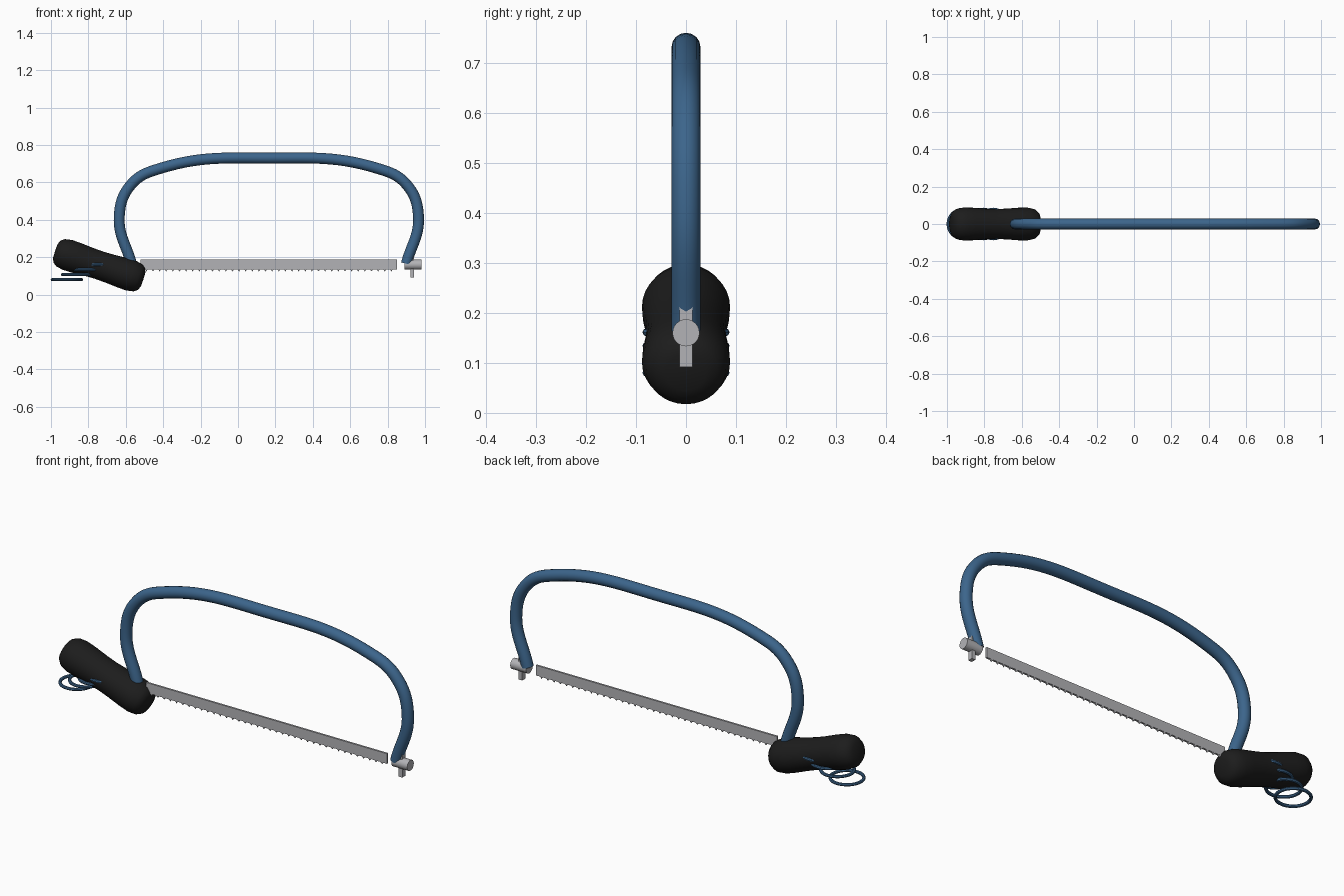
import bpy, bmesh, math
from mathutils import Vector, Matrix

if "Cube" in bpy.data.objects:
    bpy.data.objects.remove(bpy.data.objects["Cube"], do_unlink=True)


def material(name, rgb):
    m = bpy.data.materials.new(name)
    m.use_nodes = True
    m.diffuse_color = (*rgb, 1)
    m.node_tree.nodes["Principled BSDF"].inputs["Base Color"].default_value = (*rgb, 1)
    return m


BLUE = material("blue paint", (0.045, 0.13, 0.26))
BLACK = material("black rubber", (0.012, 0.012, 0.012))
STEEL = material("steel", (0.45, 0.45, 0.47))


def add_mesh(name, bm, mat, smooth=True):
    bmesh.ops.recalc_face_normals(bm, faces=bm.faces)
    me = bpy.data.meshes.new(name)
    bm.to_mesh(me)
    bm.free()
    me.materials.append(mat)
    ob = bpy.data.objects.new(name, me)
    bpy.context.collection.objects.link(ob)
    if smooth:
        bpy.ops.object.select_all(action="DESELECT")
        ob.select_set(True)
        bpy.context.view_layer.objects.active = ob
        bpy.ops.object.shade_smooth_by_angle(angle=math.radians(40))
    return ob


def box(name, centre, size, mat):
    bm = bmesh.new()
    bmesh.ops.create_cube(bm, size=1, matrix=Matrix.Translation(centre) @ Matrix.Diagonal((*size, 1)))
    return add_mesh(name, bm, mat, False)


# Bowed tube frame, symmetric about its middle
MID = 0.165
half = [(0.735, 0.165), (0.80, 0.415), (0.735, 0.59), (0.58, 0.675)]
path = [(MID - d, z) for d, z in half] + [(MID, 0.73)] + [(MID + d, z) for d, z in reversed(half)]
cu = bpy.data.curves.new("frame_tube", "CURVE")
cu.dimensions = "3D"
cu.bevel_depth = 0.029
cu.bevel_resolution = 6
cu.use_fill_caps = True
sp = cu.splines.new("BEZIER")
sp.resolution_u = 14
sp.bezier_points.add(len(path) - 1)
for p, (x, z) in zip(sp.bezier_points, path):
    p.co = (x, 0, z)
    p.handle_left_type = p.handle_right_type = "AUTO"
cu.materials.append(BLUE)
bpy.context.collection.objects.link(bpy.data.objects.new("frame_tube", cu))

# Padded grip, lathed along a tilted axis with a slight waist
profile = [(-0.248, 0.0), (-0.247, 0.04), (-0.238, 0.064), (-0.218, 0.08), (-0.18, 0.088),
           (-0.13, 0.087), (-0.06, 0.082), (0.0, 0.08)]
profile += [(-t, r) for t, r in reversed(profile[:-1])]
bm = bmesh.new()
N = 32
verts = [bm.verts.new((t, r, 0)) for t, r in profile]
edges = [bm.edges.new(pair) for pair in zip(verts, verts[1:])]
bmesh.ops.spin(bm, geom=verts + edges, cent=(0, 0, 0), axis=(1, 0, 0),
               angle=math.tau, steps=N, use_duplicate=False)
bmesh.ops.remove_doubles(bm, verts=bm.verts, dist=0.0005)
bmesh.ops.transform(bm, verts=bm.verts, matrix=Matrix.Translation((-0.742, 0, 0.157))
                    @ Matrix.Rotation(math.radians(18), 4, "Y") @ Matrix.Diagonal((1, 1, 0.95, 1)))
add_mesh("grip", bm, BLACK)


# Lanyard coils stepping down from the grip
def ring(name, centre, major, minor, mat, n=40, k=8):
    bm = bmesh.new()
    rows = []
    for i in range(n):
        a = math.tau * i / n
        out = Vector((math.cos(a), math.sin(a), 0))
        rows.append([bm.verts.new(Vector(centre) + out * (major + minor * math.cos(math.tau * j / k))
                                  + Vector((0, 0, minor * math.sin(math.tau * j / k)))) for j in range(k)])
    for i in range(n):
        for j in range(k):
            a, b = rows[i], rows[(i + 1) % n]
            bm.faces.new((a[j], b[j], b[(j + 1) % k], a[(j + 1) % k]))
    return add_mesh(name, bm, mat)


for i in range(4):
    ring(f"lanyard_coil_{i + 1}", (-0.915 + 0.054 * i, 0, 0.08 + 0.027 * i), 0.079, 0.008, BLUE)

# Blade strip
box("blade", (0.165, 0, 0.161), (1.37, 0.01, 0.052), STEEL)

# Row of small pointed teeth
bm = bmesh.new()
TEETH = 38
for i in range(TEETH):
    x = -0.49 + 1.31 * i / (TEETH - 1)
    top = [bm.verts.new((x + dx, dy, 0.136)) for dx, dy in
           ((-0.008, -0.005), (0.008, -0.005), (0.008, 0.005), (-0.008, 0.005))]
    tip = bm.verts.new((x, 0, 0.123))
    bm.faces.new(top)
    for a, b in zip(top, top[1:] + top[:1]):
        bm.faces.new((a, b, tip))
add_mesh("blade_teeth", bm, STEEL, False)

# Tension knob with its cross bar
bm = bmesh.new()
bmesh.ops.create_cone(bm, cap_ends=True, segments=24, radius1=0.027, radius2=0.027, depth=0.09,
                      matrix=Matrix.Translation((0.935, 0, 0.16)) @ Matrix.Rotation(math.pi / 2, 4, "Y"))
add_mesh("tension_knob", bm, STEEL)
box("knob_cross_bar", (0.932, 0, 0.152), (0.02, 0.025, 0.12), STEEL)
